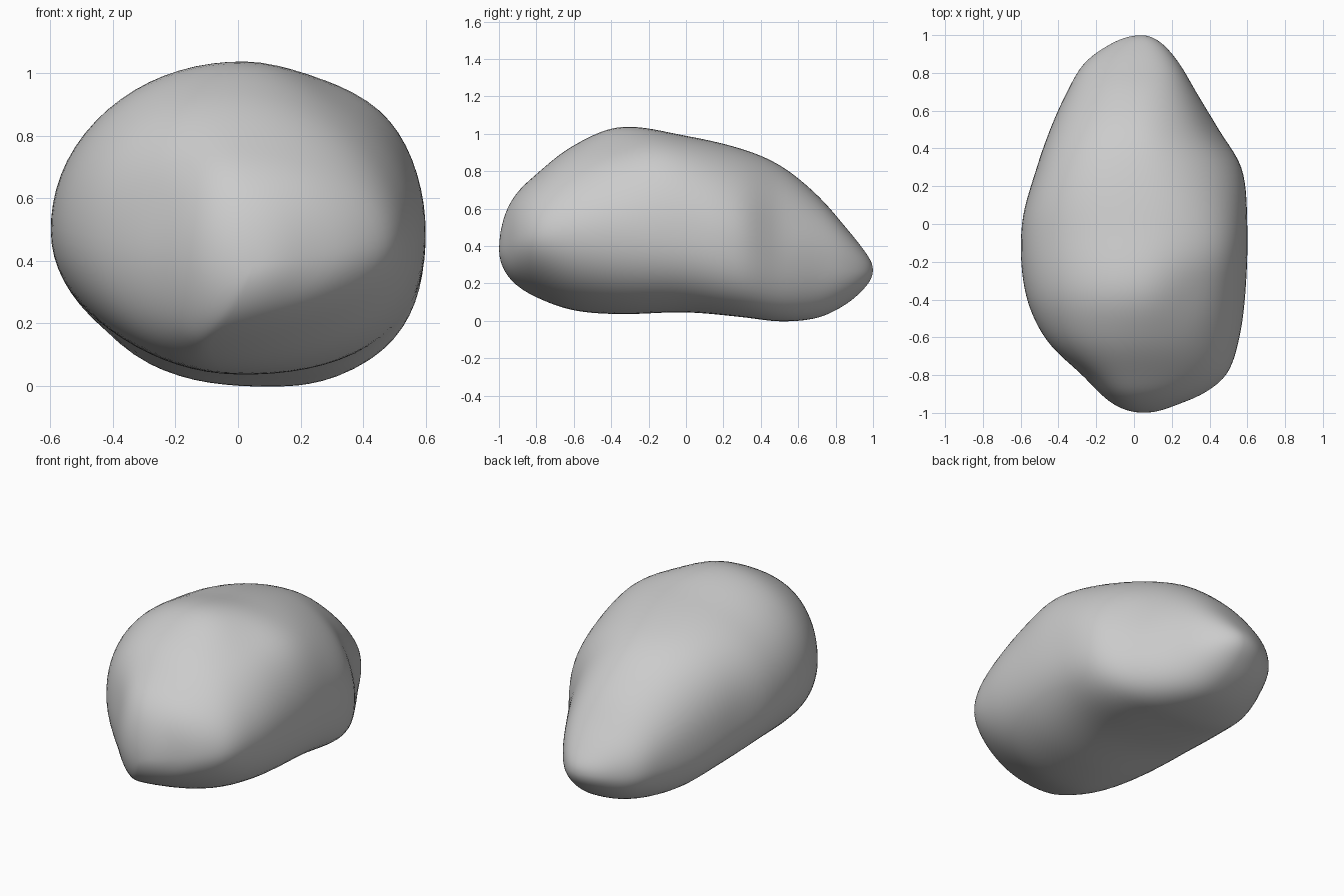
import bpy, bmesh, math
from mathutils import Vector

if "Cube" in bpy.data.objects:
    bpy.data.objects.remove(bpy.data.objects["Cube"])

# Stations along y: y, x left, x right, z bottom, z top, z of widest point,
# x of top, x of bottom, roundness of lower-right and upper-right corners
S = [
    (-1.00, 0.05, 0.05, 0.38, 0.38, 0.38, 0.05, 0.05, 2.0, 2.0),
    (-0.96, -0.10, 0.22, 0.25, 0.59, 0.41, 0.04, -0.01, 1.9, 2.0),
    (-0.90, -0.18, 0.365, 0.185, 0.69, 0.43, 0.02, -0.06, 1.8, 2.0),
    (-0.80, -0.28, 0.49, 0.125, 0.785, 0.45, 0.01, -0.10, 1.85, 1.95),
    (-0.60, -0.475, 0.56, 0.055, 0.94, 0.48, 0.00, -0.06, 2.15, 1.85),
    (-0.35, -0.58, 0.592, 0.035, 1.04, 0.50, 0.02, 0.00, 2.35, 1.85),
    (0.00, -0.595, 0.60, 0.045, 0.99, 0.48, 0.05, 0.05, 2.5, 2.15),
    (0.30, -0.515, 0.572, 0.02, 0.92, 0.43, 0.04, 0.10, 2.7, 1.9),
    (0.50, -0.445, 0.455, -0.003, 0.835, 0.37, 0.03, 0.10, 2.8, 1.8),
    (0.70, -0.355, 0.33, 0.015, 0.675, 0.32, 0.02, 0.08, 2.4, 2.1),
    (0.85, -0.265, 0.24, 0.085, 0.505, 0.28, 0.02, 0.05, 2.1, 2.5),
    (0.95, -0.13, 0.155, 0.17, 0.38, 0.27, 0.03, 0.04, 2.0, 2.4),
    (1.00, 0.04, 0.04, 0.27, 0.27, 0.27, 0.04, 0.04, 2.0, 2.0),
]
T = [math.acos(-s[0]) / math.pi for s in S]


def slope(i, k):
    a, b = max(i - 1, 0), min(i + 1, len(S) - 1)
    return (S[b][k] - S[a][k]) / (T[b] - T[a])


def station(t):
    """Smooth Hermite interpolation between stations."""
    i = max(j for j in range(len(S) - 1) if T[j] <= t)
    h = T[i + 1] - T[i]
    u = (t - T[i]) / h
    return [(2*u**3 - 3*u*u + 1) * S[i][k] + (u**3 - 2*u*u + u) * h * slope(i, k)
            + (3*u*u - 2*u**3) * S[i + 1][k] + (u**3 - u*u) * h * slope(i + 1, k)
            for k in range(1, 10)]


def bump(v, centre, width):
    return math.exp(-((v - centre) / width) ** 2)


def section(t, n):
    """Closed outline of four superellipse quarters."""
    xl, xr, zb, zt, zm, xt, xb, elr, eur = station(t)
    y = -math.cos(math.pi * t)
    eul = 2.05 + 0.45 * bump(y, 0.3, 0.35) + 0.3 * bump(y, -0.75, 0.25)
    ell = 1.9 + 0.6 * bump(y, 0.45, 0.35)
    pts = []
    for j in range(n):
        a = 2 * math.pi * j / n
        c, s = math.cos(a), math.sin(a)
        e = (eur if s >= 0 else elr) if c >= 0 else (eul if s >= 0 else ell)
        r = (abs(c)**e + abs(s)**e) ** (-1 / e)
        c, s = c * r, s * r
        xc = xt if s >= 0 else xb
        x = xc + c * ((xr - xc) if c >= 0 else (xc - xl))
        z = zm + s * ((zt - zm) if s >= 0 else (zm - zb))
        pts.append((x, y, z))
    return pts


# Loft the rock body
N, M = 72, 72
bm = bmesh.new()
rings = [[bm.verts.new(p) for p in section(i / M, N)] for i in range(1, M)]
for a, b in zip(rings, rings[1:]):
    for j in range(N):
        k = (j + 1) % N
        bm.faces.new((a[j], a[k], b[k], b[j]))
for ring, s in ((rings[0], S[0]), (rings[-1], S[-1])):
    tip = bm.verts.new((s[1], s[0], s[3]))
    for j in range(N):
        bm.faces.new((ring[j], ring[(j + 1) % N], tip))
bmesh.ops.recalc_face_normals(bm, faces=bm.faces)

# Shallow hollows and one shoulder: centre, radius, push
DENTS = [((-0.24, -0.82, 0.58), 0.14, (0.005, 0.012, 0)),
         ((0.43, 0.50, 0.50), 0.18, (-0.012, -0.008, 0)),
         ((0.28, -0.38, 0.95), 0.15, (-0.004, 0, -0.015)),
         ((0.46, -0.15, 0.84), 0.20, (0.012, 0, 0.018))]
for v in bm.verts:
    for c, r, push in DENTS:
        v.co += Vector(push) * bump((v.co - Vector(c)).length, 0, r)

for f in bm.faces:
    f.smooth = True
mesh = bpy.data.meshes.new("rock")
bm.to_mesh(mesh)
bm.free()
rock = bpy.data.objects.new("rock", mesh)
bpy.context.collection.objects.link(rock)

# Soften station-to-station ripples
sm = rock.modifiers.new("soften", 'SMOOTH')
sm.factor = 0.5
sm.iterations = 6
